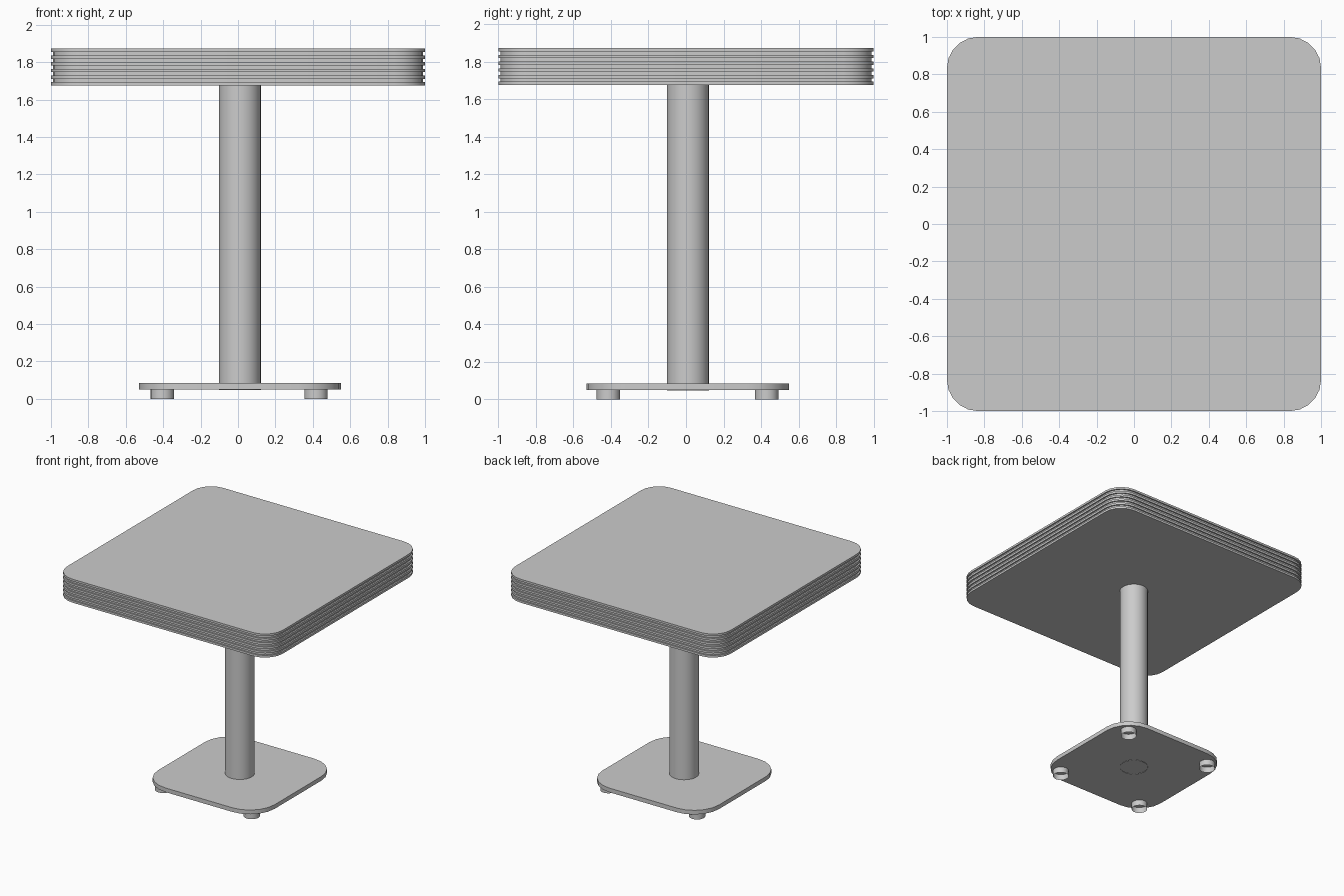
import bpy
import bmesh
import math

cube = bpy.data.objects.get("Cube")
if cube:
    bpy.data.objects.remove(cube, do_unlink=True)

grey = bpy.data.materials.new("light grey")
grey.use_nodes = True
grey.diffuse_color = (0.6, 0.6, 0.6, 1)
grey.node_tree.nodes["Principled BSDF"].inputs["Base Color"].default_value = (0.6, 0.6, 0.6, 1)


def finish(name, bm, location):
    bmesh.ops.recalc_face_normals(bm, faces=bm.faces)
    mesh = bpy.data.meshes.new(name)
    bm.to_mesh(mesh)
    bm.free()
    mesh.materials.append(grey)
    obj = bpy.data.objects.new(name, mesh)
    obj.location = location
    bpy.context.collection.objects.link(obj)
    bpy.ops.object.select_all(action="DESELECT")
    obj.select_set(True)
    bpy.context.view_layer.objects.active = obj
    bpy.ops.object.shade_smooth_by_angle(angle=math.radians(35))
    return obj


def rounded_ring(bm, half, radius, z, inset=0, steps=5):
    """Loop of vertices round a square with rounded corners."""
    ring = []
    for corner in range(4):
        mid = math.pi / 4 + corner * math.pi / 2
        cx = math.copysign(half - radius, math.cos(mid))
        cy = math.copysign(half - radius, math.sin(mid))
        for i in range(steps + 1):
            a = corner * math.pi / 2 + i / steps * math.pi / 2
            r = radius - inset
            ring.append(bm.verts.new((cx + r * math.cos(a), cy + r * math.sin(a), z)))
    return ring


def slab(name, half, radius, profile, location):
    """Stack rounded rings through (height, inset) pairs and cap both ends."""
    bm = bmesh.new()
    rings = [rounded_ring(bm, half, radius, z, inset) for z, inset in profile]
    for low, high in zip(rings, rings[1:]):
        for i in range(len(low)):
            j = (i + 1) % len(low)
            bm.faces.new((low[i], low[j], high[j], high[i]))
    bm.faces.new(rings[0])
    bm.faces.new(rings[-1])
    return finish(name, bm, location)


def tube(name, radius, bottom, top, x, y, sides=32):
    """Open-ended round tube."""
    bm = bmesh.new()
    bmesh.ops.create_cone(bm, cap_ends=False, segments=sides,
                          radius1=radius, radius2=radius, depth=top - bottom)
    return finish(name, bm, (x, y, (bottom + top) / 2))


# Table top: six lips separated by five shallow grooves
bands = 11
band_height = 0.197 / bands
profile = []
for band in range(bands):
    inset = 0.012 * (band % 2)
    profile += [(band * band_height, inset), ((band + 1) * band_height, inset)]
slab("table_top", 1.0, 0.165, profile, (0, 0, 1.675))

# Base plate and central column
slab("base_plate", 0.54, 0.23, [(0, 0), (0.035, 0)], (0.01, 0.01, 0.05))
tube("column", 0.112, 0.047, 1.676, 0.01, 0.01)

# Four hollow feet
for side, x in (("right", -0.404), ("left", 0.417)):
    for end, y in (("front", -0.414), ("back", 0.43)):
        tube(f"{end}_{side}_foot", 0.0625, 0, 0.051, x, y)
